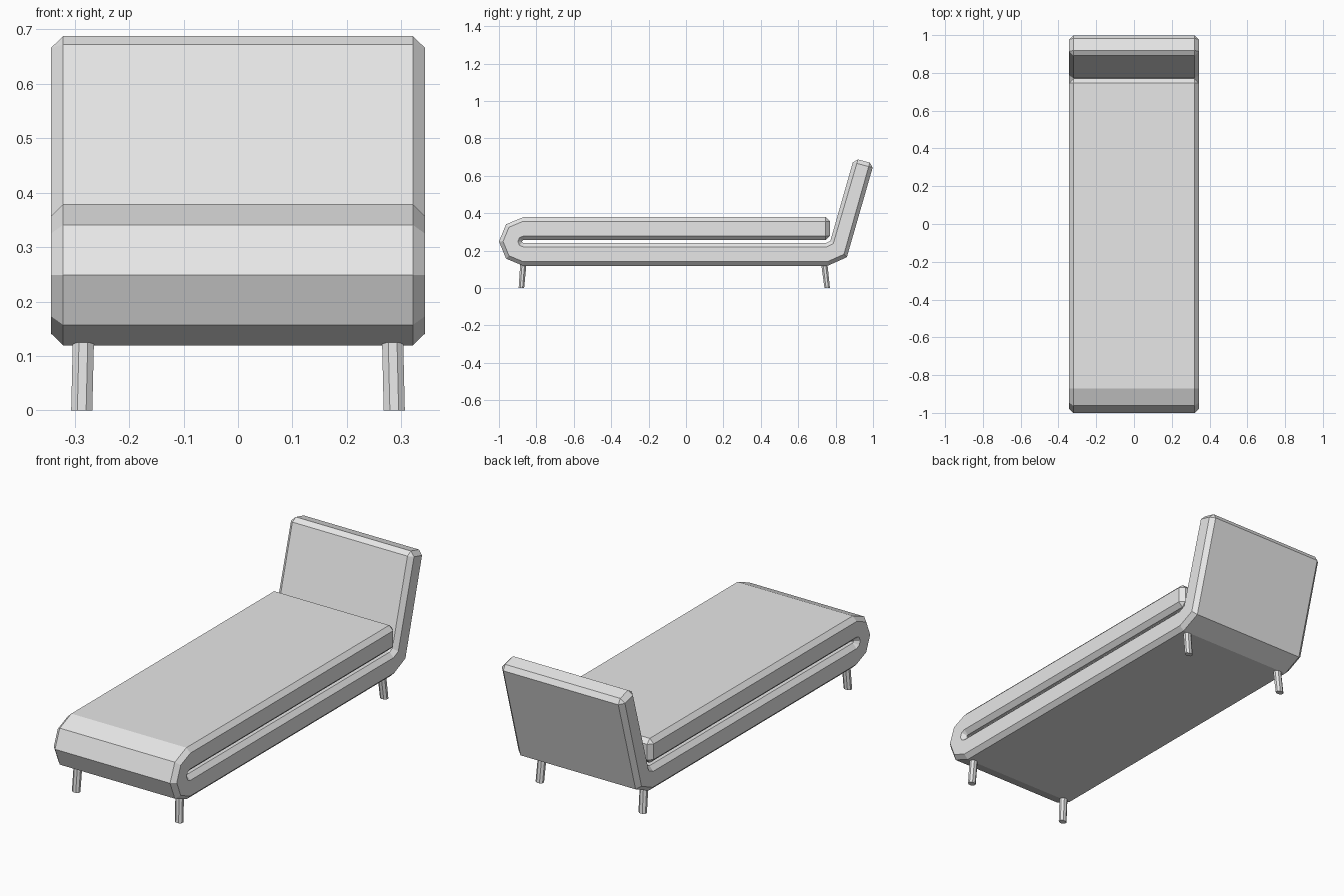
import bpy, bmesh
from math import sin, cos, pi, radians
from mathutils import Vector

cube = bpy.data.objects.get("Cube")
if cube:
    bpy.data.objects.remove(cube, do_unlink=True)

HALF_W, CHAMFER = 0.343, 0.022

grey = bpy.data.materials.new("plain grey")
grey.use_nodes = True
colour = (0.8, 0.8, 0.8, 1)
grey.diffuse_color = colour
next(n for n in grey.node_tree.nodes if n.type == 'BSDF_PRINCIPLED').inputs["Base Color"].default_value = colour


def loft(name, rings):
    """Skin closed rings of equal length and cap both ends."""
    bm = bmesh.new()
    loops = [[bm.verts.new(p) for p in ring] for ring in rings]
    n = len(loops[0])
    for a, b in zip(loops, loops[1:]):
        for i in range(n):
            j = (i + 1) % n
            bm.faces.new((a[i], a[j], b[j], b[i]))
    bm.faces.new(loops[0])
    bm.faces.new(loops[-1])
    bmesh.ops.remove_doubles(bm, verts=bm.verts, dist=0.0005)
    bmesh.ops.recalc_face_normals(bm, faces=bm.faces)
    mesh = bpy.data.meshes.new(name)
    bm.to_mesh(mesh)
    bm.free()
    mesh.materials.append(grey)
    obj = bpy.data.objects.new(name, mesh)
    bpy.context.collection.objects.link(obj)
    return obj


# Folded pad: pairs of outer and inner side points, in (y, z)
def pair(oy, oz, iy, iz):
    return Vector((0, oy, oz)), Vector((0, iy, iz))


def section(outer, inner, shift=Vector(), end=False):
    """Chamfered rectangle across the pad; an end section shrinks to its flat cap."""
    step = (inner - outer).normalized() * CHAMFER
    o, i = outer + shift, inner + shift
    o2, i2 = o + step, i - step
    if end:
        o, i = o2, i2
    wide = HALF_W - (CHAMFER if end else 0)
    slim = HALF_W - CHAMFER
    spots = [(slim, o), (wide, o2), (wide, i2), (slim, i),
             (-slim, i), (-wide, i2), (-wide, o2), (-slim, o)]
    return [Vector((x, p.y, p.z)) for x, p in spots]


back_top = pair(0.998, 0.644, 0.892, 0.672)
seat_end = pair(0.747, 0.379, 0.747, 0.256)
stations = [back_top,
            pair(0.86, 0.165, 0.772, 0.253),
            pair(0.757, 0.119, 0.75, 0.242)]
# Rounded fold at the foot end
for k in range(5):
    a = radians(-90 - 45 * k)
    stations.append(pair(-0.87 + 0.13 * cos(a), 0.249 + 0.13 * sin(a),
                         -0.87 + 0.007 * cos(a), 0.249 + 0.007 * sin(a)))
stations.append(seat_end)

rings = [section(*s) for s in stations]
rings.insert(0, section(*back_top, Vector((0, 0.276, 0.961)) * CHAMFER, True))
rings.append(section(*seat_end, Vector((0, CHAMFER, 0)), True))
loft("folded_lounger_pad", rings)


# Splayed tapering legs
def oval(x, y, z, rx, ry):
    return [Vector((x + rx * cos(pi * (k + 0.5) / 4), y + ry * sin(pi * (k + 0.5) / 4), z))
            for k in range(8)]


for side, sx in (("left", 1), ("right", -1)):
    for place, top_y, foot_y in (("front", -0.870, -0.880), ("back", 0.740, 0.755)):
        loft(f"{place}_{side}_leg", [oval(sx * 0.284, top_y, 0.125, 0.021, 0.018),
                                     oval(sx * 0.287, foot_y, 0, 0.021, 0.016)])
